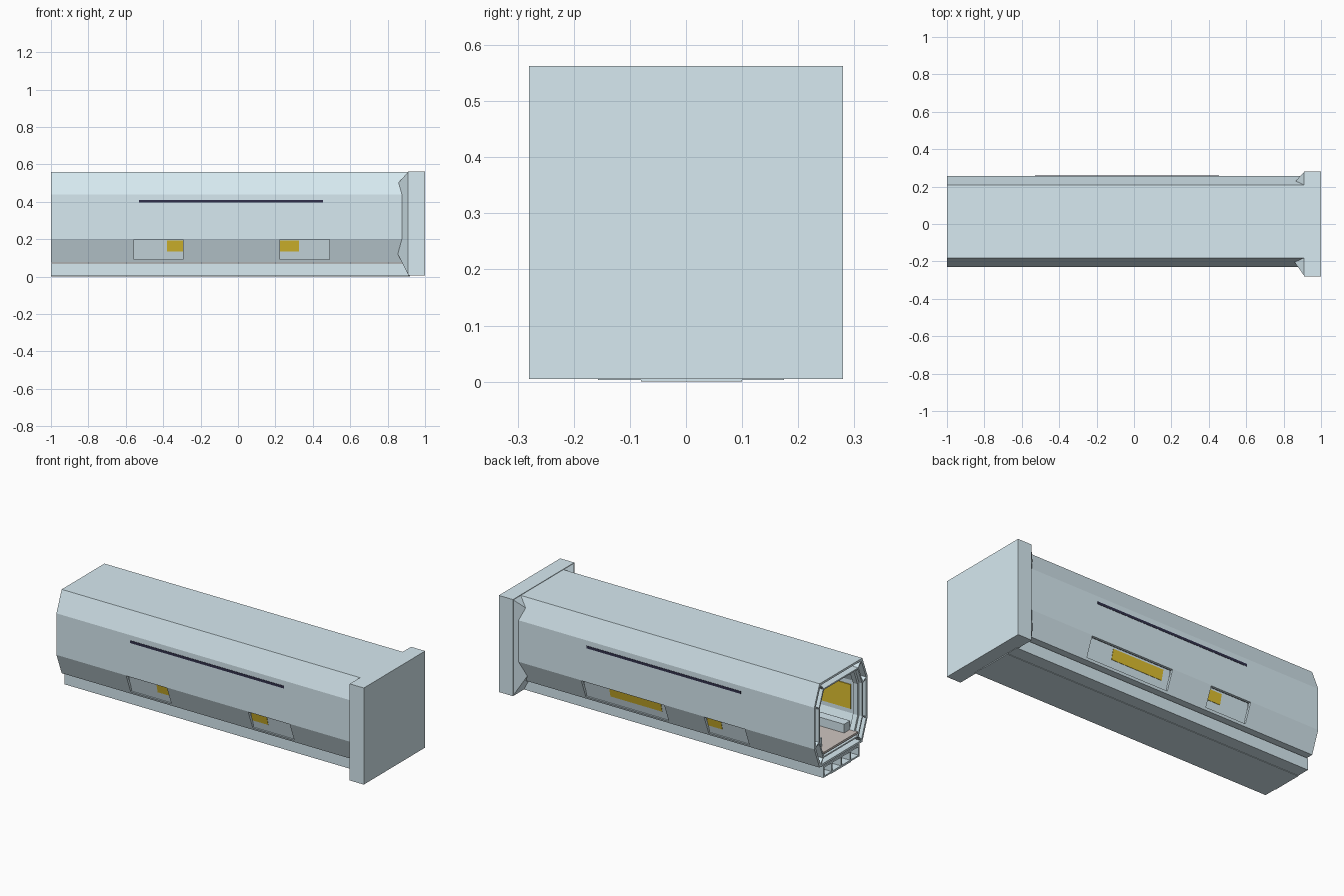
import bpy, bmesh

if "Cube" in bpy.data.objects:
    bpy.data.objects.remove(bpy.data.objects["Cube"])

YC = 0.014          # body centre line
X0, X1 = -1.0, 0.91  # body length

def material(name, rgb):
    m = bpy.data.materials.new(name)
    m.diffuse_color = (*rgb, 1)
    m.use_nodes = True
    m.node_tree.nodes["Principled BSDF"].inputs["Base Color"].default_value = m.diffuse_color
    return m

BLUE = material("pale_blue", (0.68, 0.82, 0.88))
AMBER = material("amber", (0.75, 0.54, 0.03))
DARK = material("dark_navy", (0.03, 0.03, 0.07))
BEIGE = material("beige", (0.62, 0.56, 0.53))

def finish(name, bm, mat):
    bmesh.ops.recalc_face_normals(bm, faces=bm.faces)
    me = bpy.data.meshes.new(name)
    bm.to_mesh(me)
    bm.free()
    me.materials.append(mat)
    ob = bpy.data.objects.new(name, me)
    bpy.context.collection.objects.link(ob)
    return ob

def loft(name, pa, xa, pb, xb, mat=BLUE):
    """Solid between two (y, z) polygons standing at xa and xb."""
    bm = bmesh.new()
    a = [bm.verts.new((xa, y, z)) for y, z in pa]
    b = [bm.verts.new((xb, y, z)) for y, z in pb]
    n = len(a)
    for i in range(n):
        j = (i + 1) % n
        bm.faces.new((a[i], a[j], b[j], b[i]))
    bm.faces.new(a)
    bm.faces.new(b)
    return finish(name, bm, mat)

def rect(y0, y1, z0, z1):
    return [(y0, z0), (y1, z0), (y1, z1), (y0, z1)]

def box(name, x0, x1, y0, y1, z0, z1, mat=BLUE):
    p = rect(y0, y1, z0, z1)
    return loft(name, p, x0, p, x1, mat)

def side(pts, s):
    return [(YC + s * y, z) for y, z in pts]

def octagon(d):
    """Body cross-section shrunk inwards by d."""
    half = [(0.195, 0.56), (0.243, 0.44), (0.243, 0.2), (0.195, 0.076)]
    ky, kz, zc = 1 - d / 0.243, 1 - d / 0.242, 0.318
    half = [(y * ky, zc + (z - zc) * kz) for y, z in half]
    return [(YC + y, z) for y, z in half] + [(YC - y, z) for y, z in reversed(half)]

def ring(name, d0, d1, x0, x1, mat=BLUE):
    """Octagonal tube between two inward offsets."""
    bm = bmesh.new()
    loops = [[bm.verts.new((x, y, z)) for y, z in octagon(d)]
             for x, d in ((x0, d0), (x1, d0), (x1, d1), (x0, d1))]
    for k in range(4):
        p, q = loops[k], loops[(k + 1) % 4]
        for i in range(8):
            j = (i + 1) % 8
            bm.faces.new((p[i], p[j], q[j], q[i]))
    return finish(name, bm, mat)

# Outer skin and inner liner
skin = ring("outer_skin", 0, 0.012, X0, X1)
ring("inner_liner", 0.042, 0.050, X0, X1)

# Lower-wall bays: side, bay span, amber window span
bays = [(-1, (-0.555, -0.295), (-0.38, -0.295)),
        (-1, (0.225, 0.49), (0.225, 0.325)),
        (1, (-0.555, -0.295), (-0.385, -0.295)),
        (1, (-0.04, 0.49), (0.0, 0.33))]

def wall_y(z):
    return 0.19 + (z - 0.085) * 0.24

def wall_strip(z0, z1, inner, outer):
    return [(wall_y(z0) - inner, z0), (wall_y(z0) + outer, z0),
            (wall_y(z1) + outer, z1), (wall_y(z1) - inner, z1)]

for s, (a, b), (wa, wb) in bays:
    # opening in the skin
    p = side(rect(0.15, 0.30, 0.09, 0.197), s)
    cutter = loft("bay_cutter", p, a, p, b)
    cutter.hide_render = True
    mod = skin.modifiers.new("bay", 'BOOLEAN')
    mod.operation, mod.solver, mod.object = 'DIFFERENCE', 'EXACT', cutter
    bpy.context.view_layer.objects.active = skin
    bpy.ops.object.modifier_apply(modifier=mod.name)
    bpy.data.objects.remove(cutter)
    # recessed panel and its amber window
    p = side(wall_strip(0.085, 0.203, 0.006, 0), s)
    loft("bay_panel", p, a - 0.004, p, b + 0.004)
    p = side(wall_strip(0.135, 0.192, 0.001, 0.002), s)
    loft("amber_window", p, wa, p, wb, AMBER)

# Long dark slot and interior fittings on both sides
for s in (-1, 1):
    p = side(rect(0.236, 0.2445, 0.395, 0.41), s)
    loft("dark_slot", p, -0.53, p, 0.455, DARK)
    p = side(rect(0.10, 0.155, 0.15, 0.20), s)
    loft("bench", p, -0.95, p, 0.86)
    p = side(rect(0.188, 0.193, 0.25, 0.39), s)
    loft("inner_wall_panel", p, -0.60, p, 0.50, BEIGE)
    loft("inner_amber_panel", p, -0.93, p, -0.70, AMBER)

# Lengthwise ribs joining skin and liner at every corner
for i, (o, n) in enumerate(zip(octagon(0.011), octagon(0.043))):
    e = 0.004 if i in (0, 3, 4, 7) else 0
    f = 0.004 - e
    p = [(o[0] - e, o[1] - f), (o[0] + e, o[1] + f),
         (n[0] + e, n[1] + f), (n[0] - e, n[1] - f)]
    loft("corner_rib", p, X0, p, X1)

# Inner hoops and floor
for x in (-0.98, -0.62, 0.0, 0.52, 0.86):
    ring("inner_hoop", 0.049, 0.062, x, x + 0.03)
box("floor", X0, X1, YC - 0.155, YC + 0.155, 0.138, 0.15, BEIGE)

# Hollow base with webs and a shallow keel
box("base_top", X0, 0.92, -0.157, 0.175, 0.060, 0.071)
box("base_bottom", X0, 0.92, -0.157, 0.175, 0.003, 0.012)
for y in (-0.157, -0.080, 0.005, 0.09, 0.165):
    box("base_web", X0, 0.92, y, y + 0.01, 0.011, 0.061)
box("base_keel", X0, 0.92, -0.08, 0.10, 0.0, 0.005)

# Square end plate with its tapering collar
box("end_plate", X1, 1.0, -0.28, 0.28, 0.005, 0.563)
loft("end_collar", rect(-0.195, 0.218, 0.125, 0.495), 0.852,
     rect(-0.277, 0.277, 0.008, 0.56), X1)
